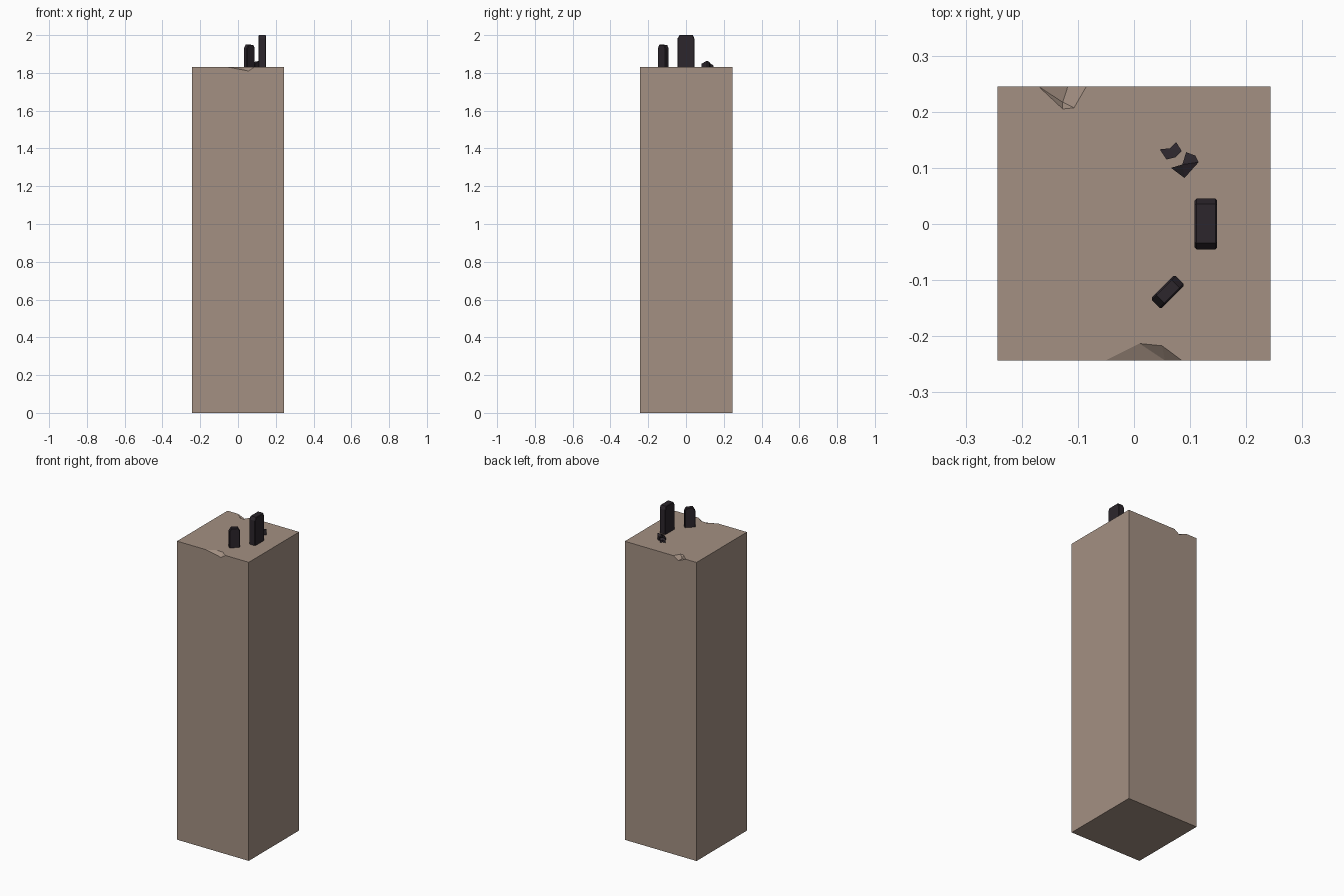
import bpy, bmesh
from mathutils import Vector, Matrix
from math import radians

if "Cube" in bpy.data.objects:
    bpy.data.objects.remove(bpy.data.objects["Cube"])

TOP = 1.83


def material(name, rgb):
    m = bpy.data.materials.new(name)
    m.diffuse_color = (*rgb, 1)
    m.use_nodes = True
    m.node_tree.nodes["Principled BSDF"].inputs["Base Color"].default_value = m.diffuse_color
    return m


SAND = material("sandstone", (0.37, 0.28, 0.225))
DARK = material("dark_stone", (0.025, 0.019, 0.025))


def make(name, bm, mat):
    bmesh.ops.recalc_face_normals(bm, faces=bm.faces)
    me = bpy.data.meshes.new(name)
    bm.to_mesh(me)
    bm.free()
    me.materials.append(mat)
    ob = bpy.data.objects.new(name, me)
    bpy.context.collection.objects.link(ob)
    return ob


def box(name, lo, hi, mat):
    bm = bmesh.new()
    bmesh.ops.create_cube(bm, size=1)
    lo, hi = Vector(lo), Vector(hi)
    for v in bm.verts:
        v.co = (lo + hi) / 2 + v.co * (hi - lo)
    return make(name, bm, mat)


def chip(target, rim, low, side):
    """Cut a hull-shaped chip out of the top edge; side is the outward y sign."""
    up, out = Vector((0, 0, 0.03)), Vector((0, side * 0.03, 0))
    ends = [Vector((x, y, TOP)) for x, y in rim]
    deep = [Vector(p) for p in low]
    pts = ends + [p + up for p in ends] + deep
    for p in (ends[0], ends[-1]):
        pts += [p + out, p + out + up]
    pts.append(deep[0] + out)
    bm = bmesh.new()
    for p in pts:
        bm.verts.new(p)
    res = bmesh.ops.convex_hull(bm, input=bm.verts)
    loose = [v for v in bm.verts if not v.link_faces]
    bmesh.ops.delete(bm, geom=loose, context='VERTS')
    cutter = make("chip_cutter", bm, SAND)
    cutter.hide_render = True
    mod = target.modifiers.new("chip", 'BOOLEAN')
    mod.operation, mod.solver, mod.object = 'DIFFERENCE', 'EXACT', cutter
    bpy.context.view_layer.objects.active = target
    bpy.ops.object.modifier_apply(modifier=mod.name)
    bpy.data.objects.remove(cutter)


def tablet(name, profile, thick, loc, angle, bevel):
    """Upright slab: profile of (along, height) points, extruded in thickness."""
    bm = bmesh.new()
    f = bm.faces.new([bm.verts.new((-thick / 2, a, h)) for a, h in profile])
    ext = bmesh.ops.extrude_face_region(bm, geom=[f])["geom"]
    for v in ext:
        if isinstance(v, bmesh.types.BMVert):
            v.co.x += thick
    # small worn chamfer on the long edges of both broad faces
    edges = [e for e in bm.edges
             if abs(e.verts[0].co.x - e.verts[1].co.x) < 1e-6
             and max(v.co.z for v in e.verts) > 0.001]
    bmesh.ops.bevel(bm, geom=edges, offset=bevel, segments=1, affect='EDGES')
    bm.transform(Matrix.Translation((*loc, TOP)) @ Matrix.Rotation(radians(angle), 4, 'Z'))
    return make(name, bm, DARK)


def fragment(name, pts):
    """Broken stub: outline of (x, y, height) points raised from the plinth."""
    bm = bmesh.new()
    bot = [bm.verts.new((x, y, TOP)) for x, y, h in pts]
    top = [bm.verts.new((x, y, TOP + h)) for x, y, h in pts]
    bm.faces.new(bot[::-1])
    f = bm.faces.new(top)
    for i in range(len(pts)):
        j = (i + 1) % len(pts)
        bm.faces.new((bot[i], bot[j], top[j], top[i]))
    bmesh.ops.triangulate(bm, faces=[f])
    return make(name, bm, DARK)


# tall square pillar with two chipped top edges
pillar = box("pillar", (-0.243, -0.243, 0), (0.243, 0.245, TOP), SAND)
chip(pillar, [(-0.05, -0.243), (0.01, -0.213), (0.05, -0.217), (0.085, -0.243)],
     [(0.055, -0.243, 1.81)], -1)
chip(pillar, [(-0.17, 0.245), (-0.127, 0.205), (-0.107, 0.207), (-0.085, 0.245)],
     [(-0.118, 0.245, 1.808), (-0.127, 0.217, 1.812)], 1)

# upright tablets with clipped tops
tablet("large_tablet",
       [(-0.045, 0), (0.045, 0), (0.045, 0.15), (0.036, 0.17), (-0.034, 0.17), (-0.045, 0.152)],
       0.04, (0.128, 0), 0, 0.003)
tablet("small_tablet",
       [(-0.03, 0), (0.03, 0), (0.03, 0.1), (0.02, 0.118), (-0.018, 0.12), (-0.03, 0.1)],
       0.026, (0.06, -0.121), -45, 0.003)

# broken remains of the third tablet
fragment("broken_stub", [(0.066, 0.1, 0.012), (0.09, 0.082, 0.018), (0.115, 0.11, 0.034),
                         (0.109, 0.122, 0.03), (0.093, 0.128, 0.022), (0.086, 0.106, 0.028)])
fragment("broken_shard", [(0.046, 0.133, 0.008), (0.058, 0.115, 0.016), (0.074, 0.119, 0.02),
                          (0.085, 0.13, 0.02), (0.075, 0.146, 0.008), (0.064, 0.135, 0.014)])
